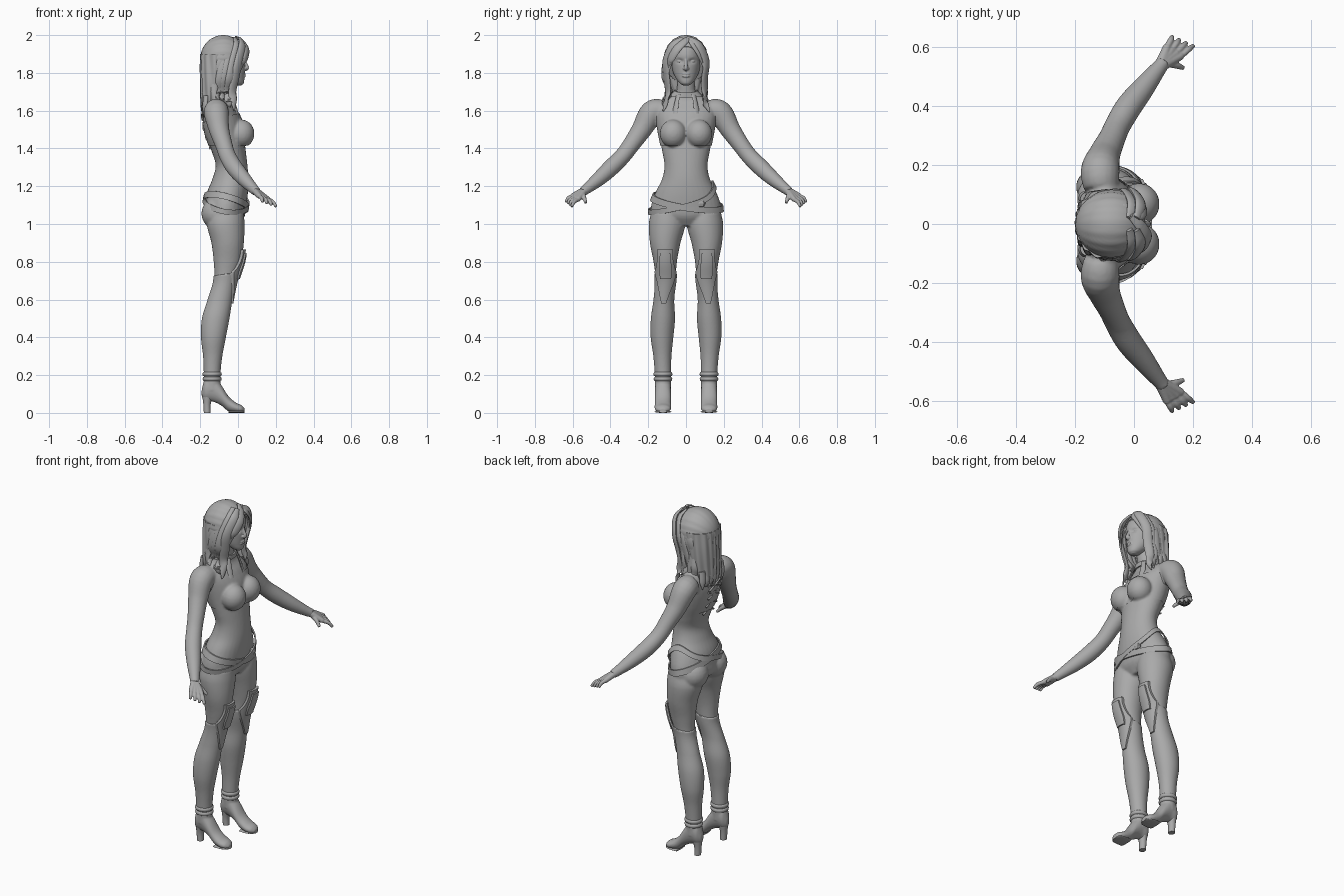
import bpy, bmesh, math, random
from mathutils import Vector, Matrix

random.seed(4)
if "Cube" in bpy.data.objects:
    bpy.data.objects.remove(bpy.data.objects["Cube"])

clay = bpy.data.materials.new("clay grey")
clay.use_nodes = True
clay.diffuse_color = (0.4, 0.4, 0.4, 1)
clay.node_tree.nodes["Principled BSDF"].inputs["Base Color"].default_value = (0.4, 0.4, 0.4, 1)
TAU = math.tau


# --- helpers ---
def sample(secs, k):
    """Smooth interpolation of the sections; the first value of each is the key."""
    i = 0
    while i < len(secs) - 2 and k > secs[i + 1][0]:
        i += 1
    a, b = secs[i], secs[i + 1]
    p, n = secs[max(i - 1, 0)], secs[min(i + 2, len(secs) - 1)]
    h = b[0] - a[0]
    t = (k - a[0]) / h
    out = []
    for j in range(1, len(a)):
        ma = (b[j] - p[j]) / (b[0] - p[0]) * h
        mb = (n[j] - a[j]) / (n[0] - a[0]) * h
        out.append((2*t**3 - 3*t*t + 1)*a[j] + (t**3 - 2*t*t + t)*ma
                   + (3*t*t - 2*t**3)*b[j] + (t**3 - t*t)*mb)
    return out


def point(secs, k, ang, off=0.0, side=1, axis="z"):
    c, d, r, q = sample(secs, k)
    u, v = c + (r + off) * math.cos(ang), d + (q + off) * math.sin(ang)
    return Vector((u, v * side, k)) if axis == "z" else Vector((k, u * side, v))


def skin(bm, rings, closed=False):
    vs = [[bm.verts.new(p) for p in r] for r in rings]
    n = len(vs[0])
    for i in range(len(vs) if closed else len(vs) - 1):
        a, b = vs[i], vs[(i + 1) % len(vs)]
        for j in range(n):
            bm.faces.new((a[j], a[(j + 1) % n], b[(j + 1) % n], b[j]))
    if not closed:
        bm.faces.new(vs[0])
        bm.faces.new(vs[-1])


def loft(bm, secs, off=0.0, side=1, axis="z", n=32, m=48):
    lo, hi = secs[0][0], secs[-1][0]
    skin(bm, [[point(secs, lo + (hi - lo) * i / m, TAU * j / n, off, side, axis)
               for j in range(n)] for i in range(m + 1)])


def tube(bm, path, side=1, flat=1.0, centre=None, n=12, m=24):
    secs = [(i, *p) for i, p in enumerate(path)]
    rings = []
    for i in range(m + 1):
        k = (len(path) - 1) * i / m
        x, y, z, r = sample(secs, k)
        t = Vector(sample(secs, k + 0.01)[:3]) - Vector(sample(secs, k - 0.01)[:3])
        c = Vector((x, y, z))
        u = t.cross(c - centre if centre else Vector((0, 0, 1))).normalized()
        w = u.cross(t).normalized()
        ring = [c + r * (u * math.cos(TAU*j/n) + w * flat * math.sin(TAU*j/n)) for j in range(n)]
        rings.append([Vector((p.x, p.y * side, p.z)) for p in ring])
    skin(bm, rings)


def ball(bm, loc, size, seg=24):
    mat = Matrix.Translation(loc) @ Matrix.Diagonal((*size, 1))
    return bmesh.ops.create_uvsphere(bm, u_segments=seg, v_segments=seg // 2, radius=1, matrix=mat)["verts"]


def fuse(bm, voxel, passes=4):
    """Blend overlapping forms into one skin."""
    bmesh.ops.recalc_face_normals(bm, faces=bm.faces[:])
    me = bpy.data.meshes.new("form")
    bm.to_mesh(me)
    ob = bpy.data.objects.new("form", me)
    bpy.context.scene.collection.objects.link(ob)
    rm = ob.modifiers.new("Remesh", "REMESH")
    rm.mode, rm.voxel_size = "VOXEL", voxel
    sm = ob.modifiers.new("Smooth", "SMOOTH")
    sm.factor, sm.iterations = 0.5, passes
    done = bpy.data.meshes.new_from_object(ob.evaluated_get(bpy.context.evaluated_depsgraph_get()))
    bpy.data.objects.remove(ob)
    bm.clear()
    bm.from_mesh(done)
    return bm


def cut(bm, co, no, fill=False):
    """Remove what lies on the side the normal points to."""
    res = bmesh.ops.bisect_plane(bm, geom=bm.verts[:] + bm.edges[:] + bm.faces[:],
                                 plane_co=co, plane_no=no, clear_outer=True)
    if fill:
        edges = [e for e in res["geom_cut"] if isinstance(e, bmesh.types.BMEdge)]
        bmesh.ops.holes_fill(bm, edges=edges)


def finish(name, bm, angle=50):
    bmesh.ops.recalc_face_normals(bm, faces=bm.faces[:])
    me = bpy.data.meshes.new(name)
    bm.to_mesh(me)
    bm.free()
    me.materials.clear()
    me.materials.append(clay)
    me.polygons.foreach_set("use_smooth", [True] * len(me.polygons))
    me.set_sharp_from_angle(angle=math.radians(angle))
    bpy.context.scene.collection.objects.link(bpy.data.objects.new(name, me))


def band(name, secs, height, off, wide, thick=0.008, n=72):
    bm = bmesh.new()
    corners = ((-1, 0), (1, 0), (1, thick), (-1, thick))
    skin(bm, [[point(secs, height(TAU*i/n) + s * wide / 2, TAU*i/n, off + o) for s, o in corners]
              for i in range(n)], closed=True)
    finish(name, bm, 35)


# --- body sections: height, centre x, centre y, radius x, radius y ---
torso = [(0.99, -.06, 0, .06, .12), (1.04, -.07, 0, .105, .18), (1.1, -.065, 0, .11, .184),
         (1.17, -.055, 0, .108, .16), (1.24, -.04, 0, .095, .126), (1.31, -.034, 0, .084, .114),
         (1.38, -.048, 0, .09, .125), (1.46, -.068, 0, .1, .141), (1.54, -.082, 0, .103, .155),
         (1.6, -.093, 0, .088, .162), (1.65, -.1, 0, .062, .135), (1.69, -.09, 0, .049, .06),
         (1.73, -.08, 0, .045, .047), (1.8, -.07, 0, .043, .045)]
leg = [(.12, -.135, .122, .038, .036), (.2, -.137, .122, .038, .037), (.3, -.134, .125, .045, .042),
       (.4, -.13, .127, .06, .054), (.5, -.118, .122, .067, .058), (.6, -.095, .117, .06, .049),
       (.7, -.07, .108, .056, .052), (.8, -.056, .11, .073, .062), (.9, -.055, .11, .086, .081),
       (1.0, -.065, .1, .1, .097), (1.06, -.06, .1, .09, .085)]
arm = [(-.11, .12, 1.6, .06), (-.115, .18, 1.588, .066), (-.1, .235, 1.5, .054), (-.075, .29, 1.42, .046),
       (-.055, .335, 1.36, .044), (-.02, .395, 1.3, .045), (.03, .46, 1.24, .039), (.085, .53, 1.183, .027),
       (.1, .55, 1.17, .025)]


def chest(bm, off=0.0):
    loft(bm, torso, off, m=64)
    for s in (1, -1):
        ball(bm, (.018, s * .068, 1.478), (.064 + off, .066 + off, .07 + off))


body = bmesh.new()
chest(body)
for s in (1, -1):
    loft(body, leg, side=s)
    tube(body, arm, s, n=20, m=40)
    ball(body, (-.11, s * .088, 1.055), (.084, .085, .085))
finish("body", fuse(body, .007))

# --- cropped top, with its edges standing off the skin ---
top = bmesh.new()
chest(top, .005)
fuse(top, .007)
cut(top, (0, 0, 1.585), (-.25, 0, 1))
cut(top, (0, 0, 1.415), (0, 0, -1))
finish("cropped_top", top)
band("collar", torso, lambda a: 1.695 - .012 * math.cos(a), .003, .025)
strap = bmesh.new()
for s in (1, -1):
    tube(strap, [(-.035, .04, 1.685, .012), (-.022, .05, 1.64, .014), (-.005, .06, 1.575, .018)],
         s, .4, Vector((-.1, 0, 1.63)))
    for z in (1.4, 1.45, 1.5, 1.55):
        c = point(torso, z, math.pi, .003)
        tube(strap, [(c.x, -.05 * s, z, .005), (c.x - .002, 0, z + .02, .005), (c.x, .05 * s, z + .04, .005)])
finish("straps_and_laces", strap)

# --- crossed hip belts and buckle ---
band("high_hip_belt", torso,
     lambda a: 1.115 - .02*math.cos(a) + .05*math.sin(a) + .05*max(0, math.sin(a))**4, .007, .028)
band("low_hip_belt", torso, lambda a: 1.115 - .03*math.cos(a) - .03*math.sin(a), .005, .034)
buckle = bmesh.new()
ball(buckle, (.042, .075, 1.108), (.014, .03, .022), 8)
finish("buckle", buckle, 20)

# --- boots, knee guards, hands ---
foot = [(-.192, .122, .105, .012, .02), (-.175, .122, .125, .034, .06), (-.135, .122, .135, .041, .075),
        (-.09, .122, .095, .042, .055), (-.05, .122, .048, .043, .04), (-.01, .122, .027, .044, .027),
        (.02, .122, .02, .036, .02), (.035, .122, .014, .016, .011)]
heel = [(0, -.163, .122, .018, .02), (.05, -.164, .122, .02, .022), (.11, -.158, .122, .034, .032)]
guard = [(.58, .2), (.63, .45), (.7, .8), (.745, 1.0), (.765, .8), (.82, .55), (.865, .5)]
inner = [(.71, .4), (.75, .45), (.8, .38), (.845, .3)]
for s, word in ((1, "left"), (-1, "right")):
    boot = bmesh.new()
    loft(boot, leg, .006, s, m=60)
    cut(boot, (-.07, 0, .735), (-.15, 0, 1), True)
    loft(boot, foot, 0, s, "x", 28, 30)
    fuse(boot, .005, 2)
    finish(word + "_boot", boot)
    base = bmesh.new()
    loft(base, heel, 0, s, n=20, m=8)
    sole = [(x, y, .006, w + .001, .006) for x, y, z, w, h in foot[4:]]
    loft(base, sole, 0, s, "x", 20, 10)
    finish(word + "_heel_and_sole", base)
    cuff = bmesh.new()
    for z in (.18, .205):
        ring = [point(leg, z, TAU*i/32, .006, s) for i in range(32)]
        mid = Vector((-.137, .122 * s, z))
        skin(cuff, [[p + (p - mid).normalized() * .007 * math.cos(TAU*j/8) + Vector((0, 0, .011 * math.sin(TAU*j/8)))
                     for j in range(8)] for p in ring], closed=True)
    finish(word + "_ankle_cuff", cuff)
    for part, outline, off in (("knee_guard", guard, .014), ("knee_plate", inner, .022)):
        pad = bmesh.new()
        rows = []
        for i in range(25):
            z = outline[0][0] + (outline[-1][0] - outline[0][0]) * i / 24
            w = sample(outline, z)[0]
            rows.append([point(leg, z, w * (j / 6 - 1), off, s) for j in range(13)])
        back = [[p - Vector((.014, 0, 0)) for p in reversed(r)] for r in rows]
        skin(pad, [r + b for r, b in zip(rows, back)])
        finish(word + "_" + part, pad, 35)
    hand = bmesh.new()
    for i in range(4):
        t = i / 3
        root = Vector((.113, .603, 1.147)).lerp(Vector((.16, .572, 1.13)), t)
        tip = Vector((.13, .637, 1.115)).lerp(Vector((.202, .606, 1.092)), t)
        mid = root.lerp(tip, .5) + Vector((.003, .003, .006))
        tube(hand, [(.085, .532, 1.182, .02), (*root, .014)], s, m=8)
        tube(hand, [(*root, .011), (*mid, .0105), (*tip, .0075)], s, m=10)
    tube(hand, [(.1, .55, 1.165, .016), (.14, .54, 1.14, .012), (.168, .53, 1.112, .008)], s, m=10)
    finish(word + "_hand", fuse(hand, .0035, 2))

# --- head with eyes, brows, nose and lips ---
skull = [(1.733, .003, 0, .014, .014), (1.745, -.004, 0, .034, .033), (1.78, -.03, 0, .064, .058),
         (1.82, -.055, 0, .092, .073), (1.86, -.065, 0, .102, .08), (1.9, -.07, 0, .108, .083),
         (1.94, -.075, 0, .098, .078), (1.975, -.08, 0, .06, .05)]
head = bmesh.new()
loft(head, skull, n=64, m=70)
for v in head.verts:
    if v.co.x > -.03:
        dy, dz = abs(v.co.y) - .032, v.co.z - 1.862
        v.co.x -= .012 * math.exp(-(dy * dy / .0003 + dz * dz / .00012))
tube(head, [(.03, 0, 1.875, .007), (.042, 0, 1.845, .009), (.047, 0, 1.826, .011), (.036, 0, 1.815, .008)])
for s in (1, -1):
    ball(head, (.038, s * .01, 1.823), (.009, .008, .007), 12)
    ball(head, (.011, s * .033, 1.861), (.014, .016, .008), 16)
    tube(head, [(.03, .014, 1.878, .004), (.024, .035, 1.886, .005), (.004, .056, 1.878, .003)], s)
for z, r in ((1.793, .006), (1.782, .007)):
    ball(head, (.031, 0, z), (.01, .022, r), 16)
finish("head", fuse(head, .003, 2))

# --- hair: grooved cap, long back fall and loose locks ---
mid = Vector((-.078, 0, 1.873))
cap = bmesh.new()
for v in ball(cap, mid, (.122, .117, .127), 72):
    d = v.co - mid
    v.co = mid + d * (1 + .012 * math.sin(22 * math.atan2(d.z + .02, d.y)) * min(1, abs(d.y) * 15))
cut(cap, (.012, 0, 1.915), (1, 0, -.55), True)
finish("hair_cap", cap)
fall = bmesh.new()
loft(fall, [(1.56, -.165, 0, .018, .05), (1.62, -.158, 0, .036, .09), (1.7, -.142, 0, .055, .106),
            (1.8, -.125, 0, .074, .113), (1.9, -.1, 0, .098, .115)], n=96)
for i, v in enumerate(fall.verts):
    a = math.atan2(v.co.y, v.co.x + .135)
    v.co += Vector((math.cos(a), math.sin(a), 0)) * .004 * math.sin(14 * a + 12 * v.co.z)
finish("hair_fall", fall)
locks = bmesh.new()
for s in (1, -1):
    for i in range(5):
        j = random.uniform(-.012, .012)
        back = -.026 * i
        tube(locks, [(.01 + back, .02, 1.985, .012), (.022 + back, .07, 1.945, .024),
                     (.002 + back, .106, 1.86, .026), (-.016 + back, .104 + j, 1.77, .026),
                     (-.03 + back, .092 - j, 1.7, .024), (-.024 + back, .108 + j, 1.645, .019),
                     (-.02 + back, .118 - j, 1.6 + j, .004)], s, .45, mid)
for i in range(7):
    y = -.09 + .03 * i
    tube(locks, [(-.17, y, 1.68, .018), (-.184 + y * y, y * 1.05, 1.62, .018),
                 (-.18, y + .01, 1.565 + random.uniform(-.02, .02), .003)], 1, .6, Vector((0, 0, 1.6)))
# fringe swept across the brow from the parting
for x, end in ((.036, 1.815), (.044, 1.85), (.046, 1.885)):
    tube(locks, [(-.01, .025, 1.99, .012), (.025, -.01, 1.965, .022), (x, -.05, 1.925, .024),
                 (x - .012, -.082, 1.87, .02), (x - .03, -.095, end - .02, .004)], 1, .4, mid)
tube(locks, [(-.01, .02, 1.99, .01), (.026, .035, 1.96, .02), (.028, .068, 1.91, .02),
             (.008, .092, 1.85, .014), (-.005, .1, 1.8, .004)], 1, .4, mid)
finish("hair_locks", locks)
